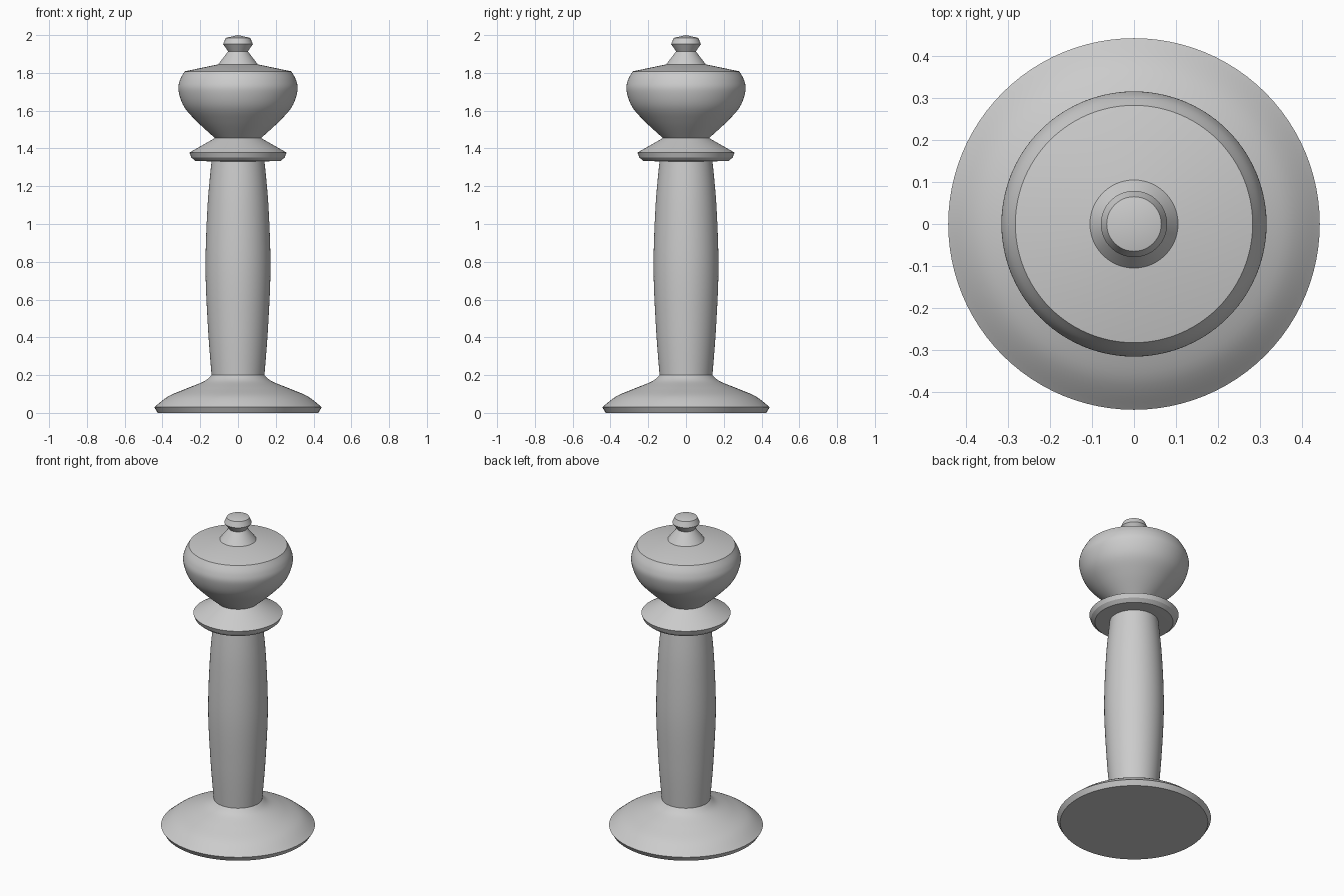
import bpy
import bmesh
import math

cube = bpy.data.objects.get("Cube")
if cube:
    bpy.data.objects.remove(cube, do_unlink=True)

SIDES = 96

grey = bpy.data.materials.new("plain grey")
grey.use_nodes = True
colour = (0.6, 0.6, 0.6, 1)
grey.diffuse_color = colour
grey.node_tree.nodes["Principled BSDF"].inputs["Base Color"].default_value = colour


def smooth_curve(points, steps=6):
    """Catmull-Rom curve through (radius, height) points."""
    pts = [points[0]] + points + [points[-1]]
    out = []
    for a, b, c, d in zip(pts, pts[1:], pts[2:], pts[3:]):
        for i in range(steps):
            t = i / steps
            out.append(tuple(
                0.5 * (2 * q + (r - p) * t + (2 * p - 5 * q + 4 * r - s) * t ** 2
                       + (3 * q - p - 3 * r + s) * t ** 3)
                for p, q, r, s in zip(a, b, c, d)))
    return out + [points[-1]]


def turned_part(name, profile):
    """Spin a (radius, height) profile about the z axis."""
    bm = bmesh.new()
    verts = [bm.verts.new((r, 0, z)) for r, z in profile]
    edges = [bm.edges.new(pair) for pair in zip(verts, verts[1:])]
    bmesh.ops.spin(bm, geom=verts + edges, cent=(0, 0, 0), axis=(0, 0, 1),
                   angle=math.tau, steps=SIDES, use_duplicate=False)
    bmesh.ops.remove_doubles(bm, verts=bm.verts, dist=0.0001)
    bmesh.ops.recalc_face_normals(bm, faces=bm.faces)
    mesh = bpy.data.meshes.new(name)
    bm.to_mesh(mesh)
    bm.free()
    mesh.materials.append(grey)
    obj = bpy.data.objects.new(name, mesh)
    bpy.context.collection.objects.link(obj)
    bpy.ops.object.select_all(action="DESELECT")
    obj.select_set(True)
    bpy.context.view_layer.objects.active = obj
    bpy.ops.object.shade_smooth_by_angle(angle=math.radians(22))


# Flared foot with a bevelled underside
flare = smooth_curve([(0.443, 0.03), (0.37, 0.087), (0.27, 0.13),
                      (0.18, 0.167), (0.14, 0.2)])
turned_part("base", [(0, 0), (0.425, 0)] + flare + [(0, 0.2)])

# Gently swelling column
shaft = smooth_curve([(0.14, 0.2), (0.159, 0.45), (0.172, 0.77),
                      (0.161, 1.1), (0.14, 1.335)])
turned_part("column", [(0, 0.2)] + shaft + [(0, 1.335)])

# Thin collar sloping up to the head
turned_part("collar", [(0, 1.33), (0.225, 1.333), (0.247, 1.352), (0.257, 1.378),
                       (0.122, 1.455), (0, 1.455)])

# Rounded head with a shallow conical lid
bowl = smooth_curve([(0.122, 1.455), (0.215, 1.54), (0.285, 1.62),
                     (0.315, 1.705), (0.308, 1.76), (0.283, 1.808)])
turned_part("head", [(0, 1.455)] + bowl + [(0.105, 1.845), (0, 1.845)])

# Pinched finial
turned_part("finial", [(0, 1.845), (0.105, 1.845), (0.052, 1.914), (0.079, 1.952),
                       (0.065, 1.985), (0, 2.0)])
